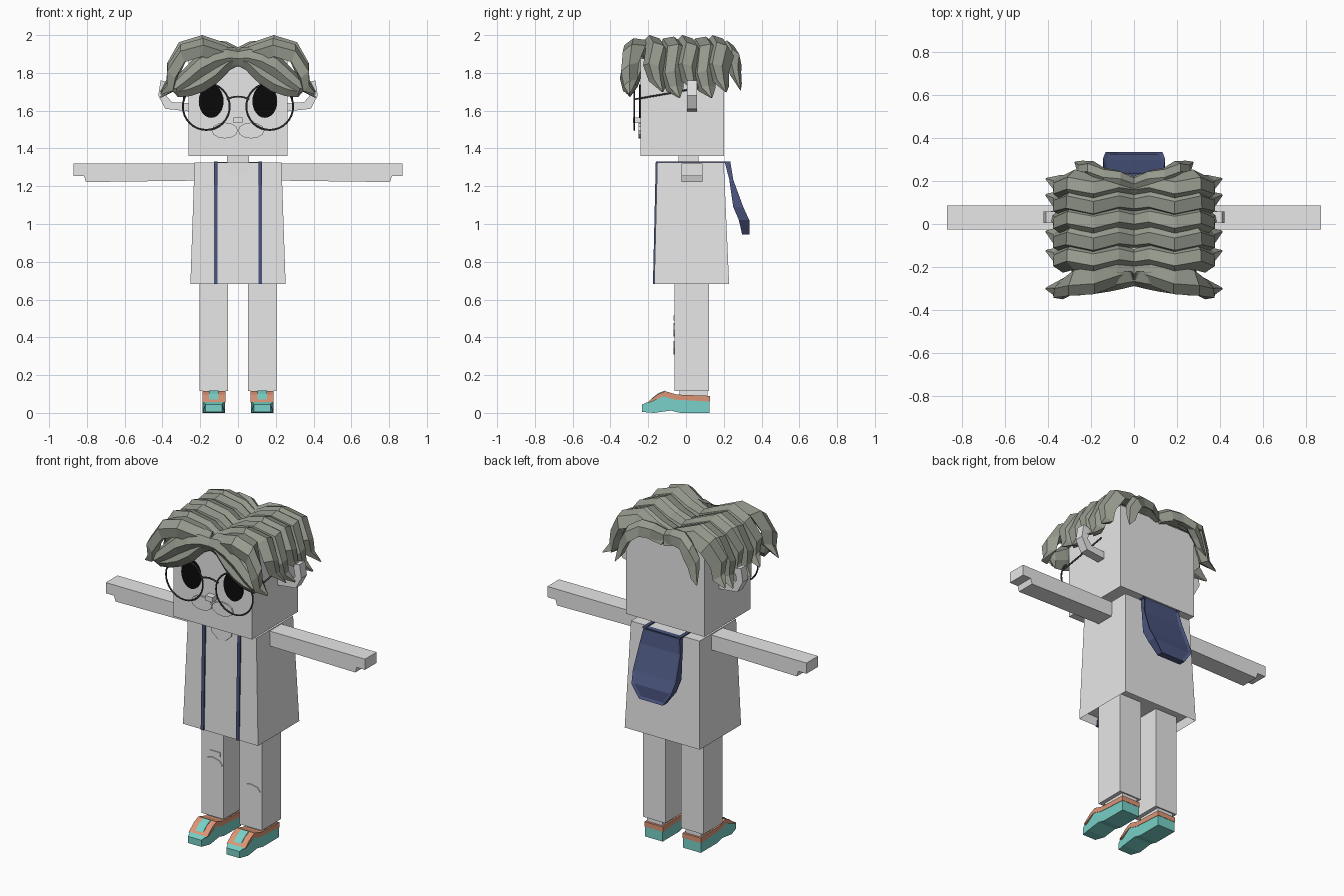
import bpy, bmesh
from math import cos, sin, pi
from mathutils import Vector

if "Cube" in bpy.data.objects:
    bpy.data.objects.remove(bpy.data.objects["Cube"])


def material(name, rgb):
    m = bpy.data.materials.new(name)
    m.use_nodes = True
    m.diffuse_color = (*rgb, 1)
    m.node_tree.nodes["Principled BSDF"].inputs["Base Color"].default_value = (*rgb, 1)
    return m


GREY = material("pale grey", (0.8, 0.8, 0.8))
HAIR = material("ash hair", (0.30, 0.32, 0.265))
NAVY = material("navy cloth", (0.07, 0.09, 0.21))
TEAL = material("teal", (0.19, 0.64, 0.58))
ORANGE = material("orange", (0.72, 0.30, 0.18))
BLACK = material("black", (0.003, 0.003, 0.003))
FRAME = material("dark frame", (0.06, 0.06, 0.06))
SIDES = (("left", 1), ("right", -1))


def loft(name, rings, mat, edit=None):
    """Join equal rings of points into a closed solid."""
    bm = bmesh.new()
    loops = [[bm.verts.new(p) for p in ring] for ring in rings]
    n = len(loops[0])
    for a, b in zip(loops, loops[1:]):
        for i in range(n):
            bm.faces.new((a[i], a[(i + 1) % n], b[(i + 1) % n], b[i]))
    bm.faces.new(loops[0])
    bm.faces.new(loops[-1])
    bmesh.ops.recalc_face_normals(bm, faces=bm.faces)
    if edit:
        edit(bm)
    me = bpy.data.meshes.new(name)
    bm.to_mesh(me)
    bm.free()
    me.materials.append(mat)
    ob = bpy.data.objects.new(name, me)
    bpy.context.collection.objects.link(ob)
    return ob


def rect(x0, x1, y0, y1, z):
    return [(x0, y0, z), (x1, y0, z), (x1, y1, z), (x0, y1, z)]


def box(name, x0, x1, y0, y1, z0, z1, mat):
    return loft(name, [rect(x0, x1, y0, y1, z0), rect(x0, x1, y0, y1, z1)], mat)


def front_prism(name, profile, y0, y1, mat):
    return loft(name, [[(x, y, z) for x, z in profile] for y in (y0, y1)], mat)


def side_prism(name, profile, x0, x1, mat):
    return loft(name, [[(x, y, z) for y, z in profile] for x in (x0, x1)], mat)


def oval(cx, cz, rx, rz, n=24):
    return [(cx + rx * cos(2 * pi * i / n), cz + rz * sin(2 * pi * i / n)) for i in range(n)]


def tube(name, pts, r, mat):
    cu = bpy.data.curves.new(name, "CURVE")
    cu.dimensions = "3D"
    cu.bevel_depth, cu.bevel_resolution = r, 1
    sp = cu.splines.new("POLY")
    sp.points.add(len(pts) - 1)
    for p, co in zip(sp.points, pts):
        p.co = (*co, 1)
    cu.materials.append(mat)
    ob = bpy.data.objects.new(name, cu)
    bpy.context.collection.objects.link(ob)


def lock(name, path, width, thick, lean):
    """Tapered faceted hair lock with a ridge, swept along a path."""
    pts = [Vector(p) for p in path]
    wide = Vector(lean).normalized()
    taper = [0.85, 1, 1.1, 1.1, 1, 0.75, 0.08]
    rings = []
    for i, p in enumerate(pts):
        t = (pts[min(i + 1, len(pts) - 1)] - pts[max(i - 1, 0)]).normalized()
        n = t.cross(wide).normalized()
        if n.dot(p - Vector((0, 0, 1.6))) < 0:
            n = -n
        w, h = width / 2 * taper[i], thick / 2 * taper[i]
        rings.append([p + wide * w * a + n * h * b for a, b in
                      ((-1, -0.4), (-0.55, 0.9), (0.3, 0.8), (1, -0.6), (0, -1))])
    loft(name, rings, HAIR)


# Head, neck and face
box("head", -0.263, 0.263, -0.242, 0.2, 1.36, 1.875, GREY)
box("neck", -0.057, 0.057, -0.04, 0.065, 1.31, 1.37, GREY)
box("nose", -0.024, 0.024, -0.28, -0.24, 1.535, 1.565, GREY)
for side, s in SIDES:
    front_prism(f"{side}_muzzle", oval(s * 0.07, 1.495, 0.07, 0.042, 12), -0.251, -0.241, GREY)
    front_prism(f"{side}_eye", oval(s * 0.142, 1.65, 0.066, 0.088), -0.248, -0.241, BLACK)
    ear = [(0.25, 1.595), (0.385, 1.61), (0.422, 1.68), (0.41, 1.76),
           (0.365, 1.75), (0.38, 1.68), (0.35, 1.645), (0.25, 1.64)]
    front_prism(f"{side}_ear", [(s * x, z) for x, z in ear], 0.005, 0.058, GREY)

    # Glasses
    bpy.ops.mesh.primitive_torus_add(location=(s * 0.168, -0.274, 1.622), rotation=(pi / 2, 0, 0),
                                     major_radius=0.124, minor_radius=0.005,
                                     major_segments=32, minor_segments=6)
    rim = bpy.context.object
    rim.name = f"{side}_glasses_rim"
    rim.data.materials.append(FRAME)
    tube(f"{side}_glasses_arm", [(s * 0.285, -0.274, 1.66), (s * 0.285, -0.1, 1.69),
                                 (s * 0.285, 0.06, 1.72)], 0.005, FRAME)
tube("glasses_bridge", [(x, -0.274, 1.675 - 4 * x * x) for x in (-0.06, -0.03, 0, 0.03, 0.06)],
     0.005, FRAME)


# Coat body with a recessed hem
def hem(bm):
    low = min(bm.faces, key=lambda f: f.calc_center_median().z)
    bmesh.ops.inset_region(bm, faces=[low], thickness=0.012)
    bmesh.ops.translate(bm, verts=low.verts, vec=(0, 0, 0.05))


loft("coat", [rect(-0.252, 0.252, -0.168, 0.228, 0.683),
              rect(-0.23, 0.23, -0.152, 0.2, 1.325)], GREY, hem)
front_prism("neckline", [(-0.07, 1.325), (-0.065, 1.29), (-0.02, 1.25), (0.02, 1.25),
                         (0.065, 1.29), (0.07, 1.325)], -0.16, -0.15, GREY)


# Hood hanging at the back, with a raised rim
def hood_rim(bm):
    outer = [f for f in bm.faces if f.normal.y > 0.6 and abs(f.normal.x) < 0.3]
    bmesh.ops.inset_region(bm, faces=outer, thickness=0.016, depth=-0.008)


rows = [(0.12, 1.328, 0.205, 0.235), (0.137, 1.235, 0.229, 0.25), (0.145, 1.09, 0.25, 0.303),
        (0.132, 1.02, 0.28, 0.335), (0.08, 0.945, 0.297, 0.336)]
loft("hood", [[(-w, yi, z), (w, yi, z), (w, yo, z), (-w, yo, z)] for w, z, yi, yo in rows],
     NAVY, hood_rim)

for side, s in SIDES:
    # Straps down the front and over the shoulders
    x = s * 0.118
    loft(f"{side}_strap", [rect(x - 0.01, x + 0.01, -0.175, -0.16, 0.683),
                           rect(x - 0.01, x + 0.01, -0.16, -0.145, 1.332)], NAVY)
    box(f"{side}_shoulder_strap", x - 0.01, x + 0.01, -0.158, 0.235, 1.322, 1.332, NAVY)

    # Arms with a stepped hand
    arm = [(0.2, 1.32), (0.87, 1.32), (0.87, 1.255), (0.815, 1.255), (0.805, 1.222), (0.2, 1.23)]
    front_prism(f"{side}_arm", [(s * x, z) for x, z in arm], -0.025, 0.087, GREY)

    # Legs
    c = s * 0.128
    box(f"{side}_leg", c - 0.075, c + 0.075, -0.062, 0.123, 0.115, 0.74, GREY)
    box(f"{side}_ankle", c - 0.052, c + 0.052, -0.035, 0.115, 0.05, 0.12, GREY)
    knee = 0.44 if s < 0 else 0.345
    front_prism(f"{side}_knee_patch", oval(c, knee, 0.068, 0.035, 8), -0.066, -0.06, GREY)

    # Shoes: sole, upper band and laces
    sole = [(-0.232, 0.005), (-0.232, 0.045), (-0.19, 0.062), (-0.12, 0.09), (-0.06, 0.072),
            (0.125, 0.06), (0.125, 0), (-0.03, 0), (-0.08, 0.012), (-0.17, 0)]
    shoe = side_prism(f"{side}_shoe_sole", sole, c - 0.059, c + 0.059, TEAL)
    for v in shoe.data.vertices:
        if v.co.y < -0.2:
            v.co.x = c + (v.co.x - c) * 0.75
    upper = [(-0.205, 0.054), (-0.15, 0.098), (-0.11, 0.115), (-0.05, 0.097), (0.127, 0.09),
             (0.127, 0.06), (-0.06, 0.07), (-0.12, 0.088), (-0.19, 0.055)]
    side_prism(f"{side}_shoe_upper", upper, c - 0.061, c + 0.061, ORANGE)
    tongue = [(-0.19, 0.07), (-0.15, 0.102), (-0.115, 0.118), (-0.115, 0.11), (-0.15, 0.09)]
    side_prism(f"{side}_shoe_tongue", tongue, c - 0.025, c + 0.025, TEAL)
box("small_knee_patch", -0.142, -0.073, -0.066, -0.06, 0.49, 0.515, GREY)

# Hair: locks swept from the parting to both sides
arch = [(0, 1.885), (0.08, 1.92), (0.19, 1.955), (0.29, 1.925), (0.345, 1.83), (0.355, 1.75),
        (0.41, 1.70)]
wave = [0, 0.015, -0.012, 0.012, -0.01, 0.005, 0.03]
fringe = [(0, 1.895), (0.06, 1.875), (0.13, 1.81), (0.2, 1.765), (0.27, 1.735), (0.33, 1.715),
          (0.375, 1.74)]
for side, s in SIDES:
    for k, y in enumerate((-0.155, -0.065, 0.02, 0.105, 0.18)):
        drop = 0.03 * (k % 2)
        lock(f"{side}_hair_lock_{k + 1}",
             [(s * x, y + w, z - drop * (x > 0.3)) for (x, z), w in zip(arch, wave)],
             0.125, 0.075, (0, 1, 0.25 if k % 2 else -0.25))
    lock(f"{side}_front_lock",
         [(s * x, -0.225 - 0.22 * x + w / 2, z - 0.01) for (x, z), w in zip(arch, wave)],
         0.13, 0.075, (0, 0.75, 0.65))
    lock(f"{side}_fringe_lock",
         [(s * x, -0.25 - 0.13 * x, z) for x, z in fringe], 0.12, 0.06, (0.3 * s, 0.3, 0.9))
    lock(f"{side}_middle_fringe_lock",
         [(s * x, -0.255 - 0.15 * x, (z + zt) / 2) for (x, z), (_, zt) in zip(fringe, arch)],
         0.12, 0.06, (0.2 * s, 0.4, 0.9))
    back = [(0, 1.9), (0.07, 1.93), (0.14, 1.93), (0.2, 1.89), (0.235, 1.83), (0.25, 1.77),
            (0.275, 1.71)]
    lock(f"{side}_back_lock",
         [(s * x, 0.19 + 0.3 * x + w / 2, z) for (x, z), w in zip(back, wave)],
         0.10, 0.06, (0, 0.75, -0.5))
